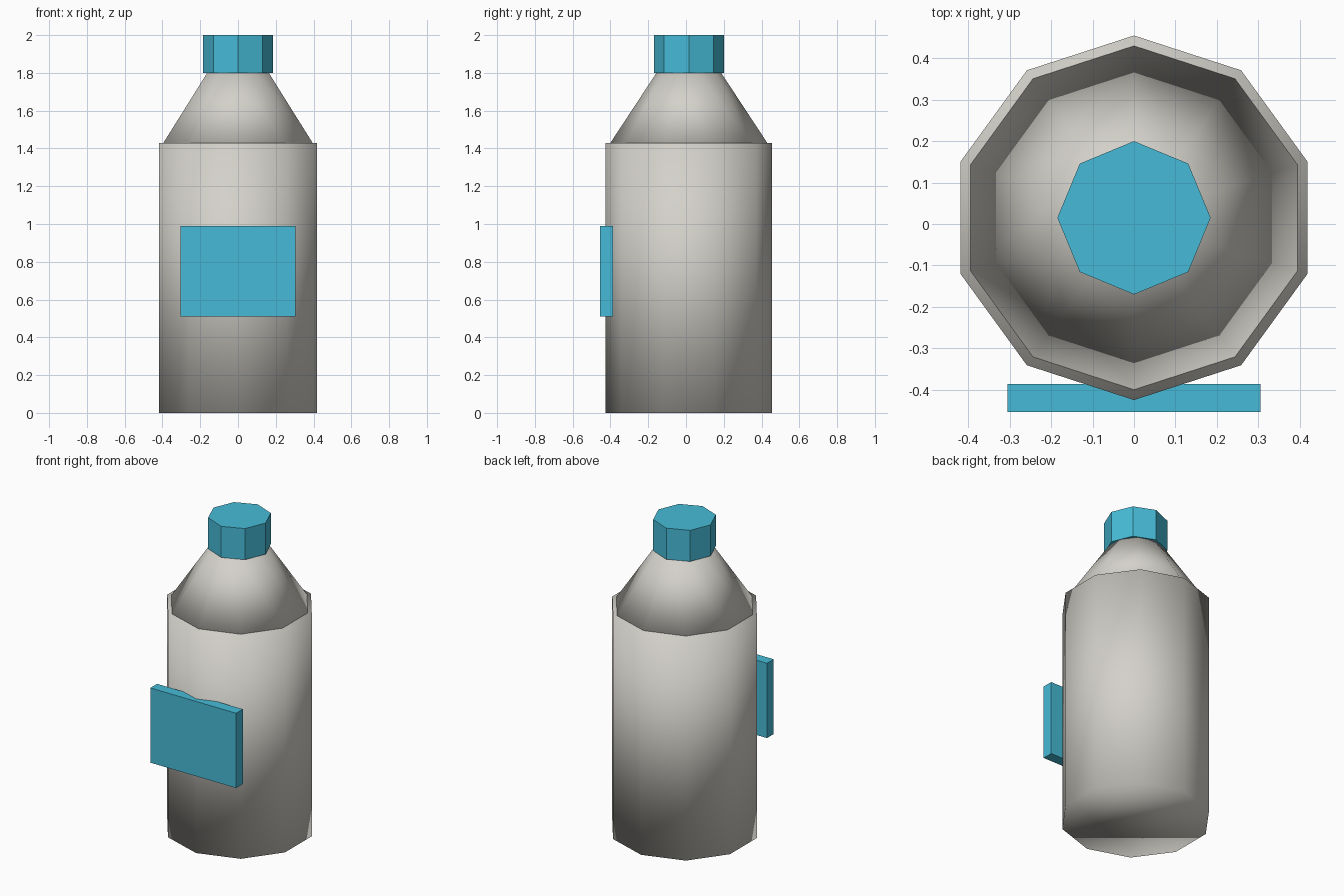
import bpy

# Remove the default cube
cube = bpy.data.objects.get("Cube")
if cube:
    bpy.data.objects.remove(cube, do_unlink=True)

CENTRE_Y = 0.015  # axis of the bottle


def make_material(name, rgb):
    mat = bpy.data.materials.new(name)
    mat.use_nodes = True
    colour = (*rgb, 1.0)
    mat.diffuse_color = colour
    for node in mat.node_tree.nodes:
        if node.type == 'BSDF_PRINCIPLED':
            node.inputs["Base Color"].default_value = colour
    return mat


def frustum(name, sides, r_low, r_high, z_low, z_high, mat, smooth):
    """Upright prism or cone on the bottle axis, one corner pointing to +y."""
    bpy.ops.mesh.primitive_cone_add(
        vertices=sides, radius1=r_low, radius2=r_high, depth=z_high - z_low,
        location=(0, CENTRE_Y, (z_low + z_high) / 2))
    obj = bpy.context.object
    obj.name = name
    obj.data.materials.append(mat)
    if smooth:
        bpy.ops.object.shade_smooth()
    else:
        bpy.ops.object.shade_flat()
    return obj


grey = make_material("warm_grey", (0.65, 0.635, 0.585))
blue = make_material("turquoise_blue", (0.062, 0.50, 0.68))

# Bottle: ten-sided body and a shoulder sunk slightly into it, smooth all over
frustum("body", 10, 0.44, 0.44, 0.0, 1.43, grey, True)
frustum("shoulder", 10, 0.44, 0.17, 1.392, 1.802, grey, True)

# Eight-sided flat-shaded cap
frustum("cap", 8, 0.185, 0.185, 1.80, 2.0, blue, False)

# Label block on the front
bpy.ops.mesh.primitive_cube_add(size=1, location=(0, -0.42, 0.75))
label = bpy.context.object
label.name = "front_label"
label.dimensions = (0.61, 0.068, 0.48)
bpy.ops.object.transform_apply(location=False, rotation=False, scale=True)
label.data.materials.append(blue)
